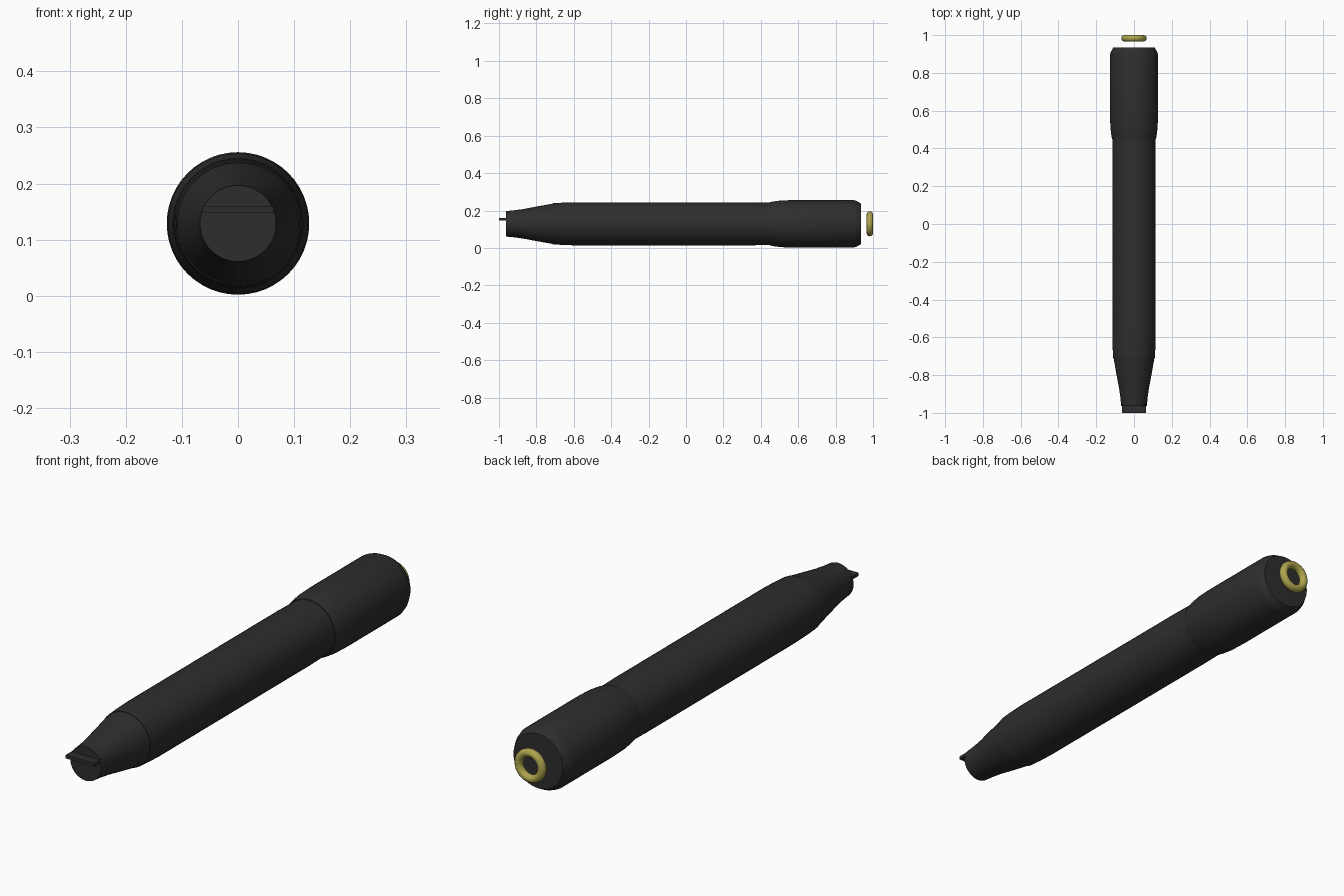
import bpy, bmesh, math
from mathutils import Matrix

cube = bpy.data.objects.get("Cube")
if cube:
    bpy.data.objects.remove(cube, do_unlink=True)

AXIS_Z = 0.129


def material(name, colour, rough):
    m = bpy.data.materials.new(name)
    m.use_nodes = True
    m.diffuse_color = colour
    node = m.node_tree.nodes["Principled BSDF"]
    node.inputs["Base Color"].default_value = colour
    node.inputs["Roughness"].default_value = rough
    return m


black = material("matte black", (0.027, 0.027, 0.027, 1), 0.6)
brass = material("brass yellow", (0.42, 0.37, 0.075, 1), 0.5)


def finish(name, bm, mat, angle=30):
    bmesh.ops.recalc_face_normals(bm, faces=bm.faces)
    mesh = bpy.data.meshes.new(name)
    bm.to_mesh(mesh)
    bm.free()
    mesh.materials.append(mat)
    ob = bpy.data.objects.new(name, mesh)
    ob.location.z = AXIS_Z
    bpy.context.collection.objects.link(ob)
    bpy.ops.object.select_all(action="DESELECT")
    ob.select_set(True)
    bpy.context.view_layer.objects.active = ob
    bpy.ops.object.shade_smooth_by_angle(angle=math.radians(angle))
    return ob


def lathe(name, profile, mat, closed=False, steps=48, angle=30):
    """Spin (y, radius) points around the long axis."""
    bm = bmesh.new()
    rings = []
    for y, r in profile:
        rings.append([bm.verts.new((r * math.cos(a), y, r * math.sin(a)))
                      for a in (math.tau * i / steps for i in range(steps))])
    pairs = list(zip(rings, rings[1:]))
    if closed:
        pairs.append((rings[-1], rings[0]))
    else:
        bm.faces.new(rings[0])
        bm.faces.new(rings[-1])
    for a, b in pairs:
        for i in range(steps):
            j = (i + 1) % steps
            bm.faces.new((a[i], a[j], b[j], b[i]))
    return finish(name, bm, mat, angle)


# Tapered nose, barrel and rear cap
lathe("nose_cone", [(-0.963, 0.068), (-0.92, 0.072), (-0.87, 0.079),
                    (-0.79, 0.094), (-0.71, 0.108)], black)
lathe("barrel", [(-0.71, 0.110), (-0.66, 0.113), (-0.6, 0.115), (0.35, 0.115),
                 (0.46, 0.113)], black)
lathe("rear_cap", [(0.45, 0.116), (0.47, 0.120), (0.51, 0.125), (0.58, 0.127),
                   (0.895, 0.127), (0.91, 0.123), (0.935, 0.109)], black)

# Flat tip blade
bm = bmesh.new()
bmesh.ops.create_cube(bm, size=1, matrix=Matrix.Translation((0, -0.975, 0.025))
                      @ Matrix.Diagonal((0.127, 0.05, 0.013, 1)))
finish("tip_blade", bm, black)

# Floating end ring with a rounded section
section = [(0.983 + 0.017 * math.cos(a), 0.051 + 0.016 * math.sin(a))
           for a in (math.tau * i / 12 for i in range(12))]
lathe("end_ring", section, brass, closed=True, angle=40)
